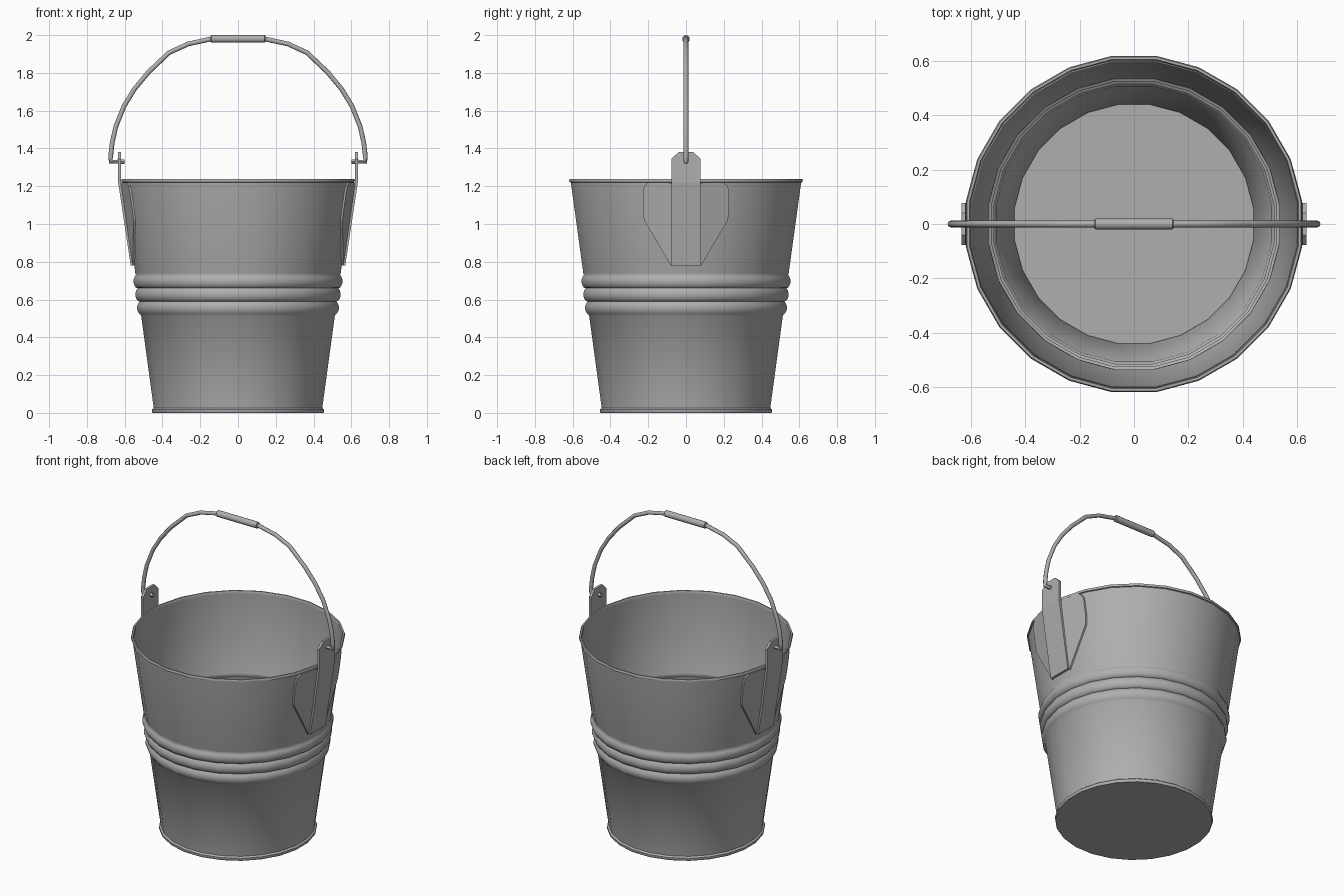
import bpy, bmesh, math

if "Cube" in bpy.data.objects:
    bpy.data.objects.remove(bpy.data.objects["Cube"])

SIDES = 24
HALF = math.radians(7.5)

# Dark grey metal for every part
metal = bpy.data.materials.new("dark_grey_metal")
metal.diffuse_color = (0.43, 0.43, 0.43, 1)
metal.use_nodes = True
metal.node_tree.nodes["Principled BSDF"].inputs["Base Color"].default_value = metal.diffuse_color


def finish(name, bm, smooth=None):
    bmesh.ops.recalc_face_normals(bm, faces=bm.faces)
    me = bpy.data.meshes.new(name)
    bm.to_mesh(me)
    bm.free()
    me.materials.append(metal)
    ob = bpy.data.objects.new(name, me)
    bpy.context.collection.objects.link(ob)
    if smooth:
        smooth_it(ob, smooth)
    return ob


def smooth_it(ob, degrees):
    bpy.ops.object.select_all(action='DESELECT')
    bpy.context.view_layer.objects.active = ob
    ob.select_set(True)
    bpy.ops.object.shade_smooth_by_angle(angle=math.radians(degrees))


def lathe(name, profile):
    """Spin (flat-to-centre radius, z) points into a closed 24-sided shell."""
    bm = bmesh.new()
    rings = []
    for r, z in profile:
        r /= math.cos(HALF)
        rings.append([bm.verts.new((r * math.cos(HALF * (2 * i + 1)),
                                    r * math.sin(HALF * (2 * i + 1)), z)) for i in range(SIDES)])
    for a, b in zip(rings, rings[1:]):
        for i in range(SIDES):
            j = (i + 1) % SIDES
            bm.faces.new((a[i], a[j], b[j], b[i]))
    bm.faces.new(rings[0])
    bm.faces.new(rings[-1])
    return finish(name, bm, 50)


def plate(name, outline, x_of, thick, mirror_y):
    """Thin sheet: (y, z) outline with x from a function, mirrored to the other side."""
    bm = bmesh.new()
    for part in outline:
        bm.faces.new([bm.verts.new((x_of(y, z), y, z)) for y, z in part])
    bmesh.ops.remove_doubles(bm, verts=bm.verts, dist=0.0001)
    geom = bmesh.ops.extrude_face_region(bm, geom=bm.faces[:] + bm.edges[:], use_keep_orig=True)
    bmesh.ops.translate(bm, vec=(-thick, 0, 0),
                        verts=[g for g in geom['geom'] if isinstance(g, bmesh.types.BMVert)])
    ob = finish(name, bm)
    mod = ob.modifiers.new("mirror", 'MIRROR')
    mod.use_axis = (True, mirror_y, False)
    mod.use_mirror_merge = False
    return ob


def wall(z):
    return 0.442 + 0.1375 * z


# Bucket shell: outside wall with three rolled ribs, rim bead, inside wall
ribs = []
for zc in (0.557, 0.627, 0.697):
    for dz, out in ((-0.033, 0.003), (-0.022, 0.010), (-0.009, 0.015),
                    (0.009, 0.015), (0.022, 0.010), (0.033, 0.003)):
        ribs.append((wall(zc) + out, zc + dz))
body = [(wall(0.03), 0.026), (wall(0.515), 0.515)] + ribs + [(wall(0.74), 0.74), (wall(1.22), 1.22)]
outside = [(0.452, 0.0), (0.456, 0.005), (0.456, 0.018)] + body
rim = [(0.617, 1.222), (0.619, 1.23), (0.615, 1.238), (0.606, 1.238), (0.602, 1.23)]
inside = [(r - 0.006, z) for r, z in reversed(body)]
lathe("bucket", outside + rim + inside + [(0.44, 0.015)])


# Wing plates lie along the facets beside each strap
def wing_x(y, z):
    r = wall(z)
    return r - (y - r * math.tan(HALF)) * math.tan(2 * HALF) + 0.010


plate("bracket_wing",
      [[(0.07, 0.78), (0.08, 0.78), (0.222, 1.02), (0.228, 1.07), (0.228, 1.17),
        (0.222, 1.2), (0.2, 1.22), (0.09, 1.22), (0.07, 1.21)]],
      wing_x, 0.012, True)


# Straps lean with the wall, then rise straight above the rim
def strap_x(y, z):
    return 0.568 + (min(z, 1.22) - 0.78) * 0.151


plate("bracket_strap",
      [[(-0.077, 0.78), (0.077, 0.78), (0.077, 1.22), (-0.077, 1.22)],
       [(-0.077, 1.22), (0.077, 1.22), (0.077, 1.345), (0.04, 1.38), (-0.04, 1.38), (-0.077, 1.345)]],
      strap_x, 0.015, False)

# Wire handle with hooked ends
half = [(0.60, 1.33), (0.674, 1.33), (0.674, 1.36), (0.666, 1.43), (0.647, 1.515), (0.603, 1.625),
        (0.548, 1.715), (0.473, 1.805), (0.365, 1.907), (0.265, 1.953), (0.14, 1.98)]
path = half + [(-x, z) for x, z in reversed(half)]
cu = bpy.data.curves.new("handle_wire", 'CURVE')
cu.dimensions = '3D'
cu.bevel_depth = 0.0125
cu.bevel_resolution = 2
cu.use_fill_caps = True
sp = cu.splines.new('POLY')
sp.points.add(len(path) - 1)
for p, (x, z) in zip(sp.points, path):
    p.co = (x, 0, z, 1)
cu.materials.append(metal)
wire = bpy.data.objects.new("handle_wire", cu)
bpy.context.collection.objects.link(wire)
bpy.ops.object.select_all(action='DESELECT')
bpy.context.view_layer.objects.active = wire
wire.select_set(True)
bpy.ops.object.convert(target='MESH')
smooth_it(bpy.context.view_layer.objects.active, 50)

# Grip sleeve
bpy.ops.mesh.primitive_cylinder_add(vertices=12, radius=0.02, depth=0.29,
                                    location=(0, 0, 1.98), rotation=(0, math.pi / 2, 0))
grip = bpy.context.object
grip.name = "handle_grip"
grip.data.materials.append(metal)
bev = grip.modifiers.new("bevel", 'BEVEL')
bev.width = 0.004
bev.limit_method = 'ANGLE'
bev.angle_limit = math.radians(60)
smooth_it(grip, 40)
